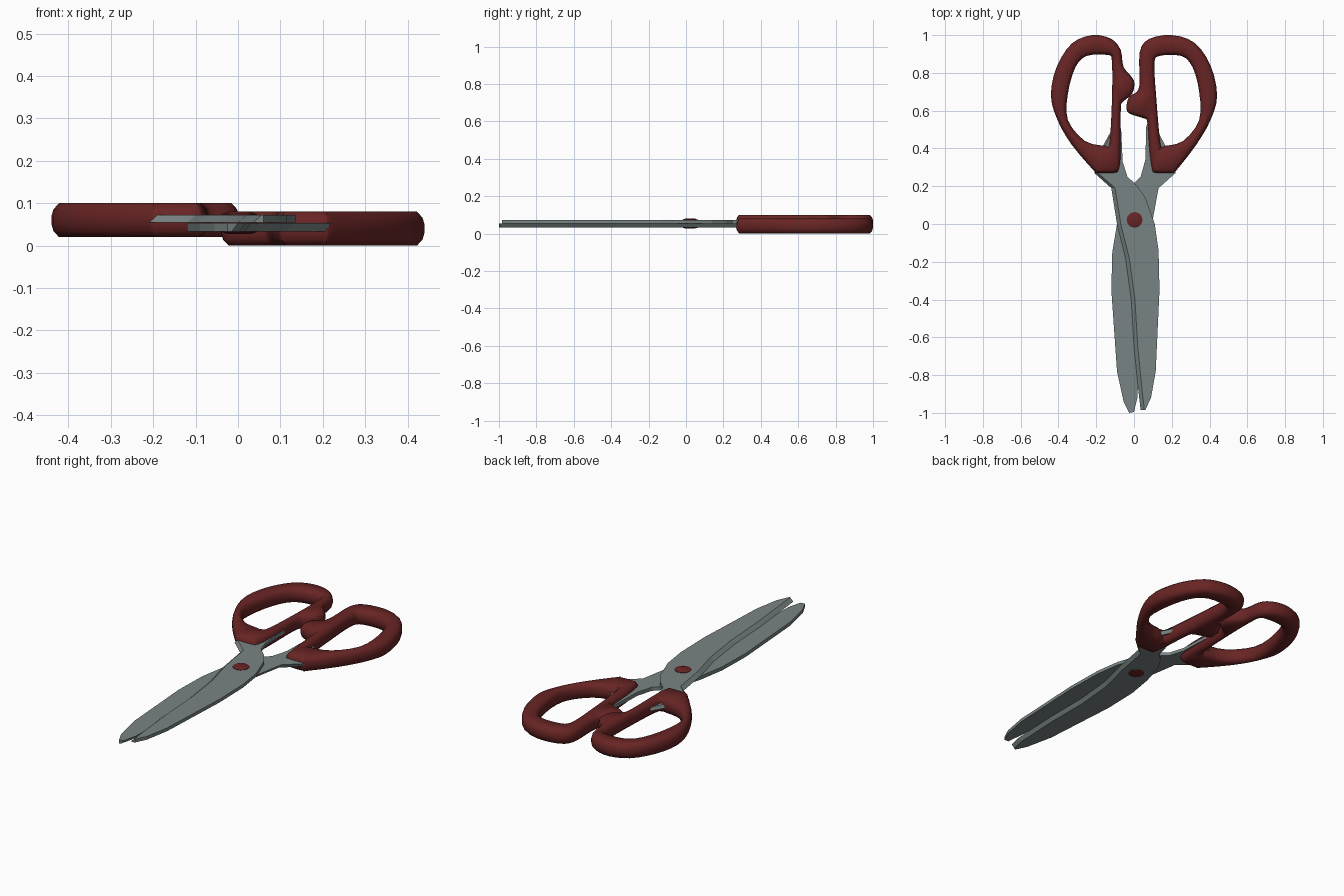
import bpy, bmesh, math
from mathutils import Vector

if "Cube" in bpy.data.objects:
    bpy.data.objects.remove(bpy.data.objects["Cube"])


def material(name, rgb):
    m = bpy.data.materials.new(name)
    m.diffuse_color = (*rgb, 1)
    m.use_nodes = True
    m.node_tree.nodes["Principled BSDF"].inputs["Base Color"].default_value = m.diffuse_color
    return m


RED = material("dark red plastic", (0.14, 0.018, 0.018))
STEEL = material("grey steel", (0.19, 0.23, 0.23))


def finish(bm, name, mat, smooth=None):
    bmesh.ops.recalc_face_normals(bm, faces=bm.faces[:])
    me = bpy.data.meshes.new(name)
    bm.to_mesh(me)
    bm.free()
    me.materials.append(mat)
    ob = bpy.data.objects.new(name, me)
    bpy.context.collection.objects.link(ob)
    if smooth:
        bpy.ops.object.select_all(action='DESELECT')
        ob.select_set(True)
        bpy.context.view_layer.objects.active = ob
        bpy.ops.object.shade_smooth_by_angle(angle=math.radians(smooth))
    return ob


def smooth_loop(pts, steps=3):
    """Closed Catmull-Rom curve through the points."""
    p = [Vector(q) for q in pts]
    n, out = len(p), []
    for i in range(n):
        a, b, c, d = (p[(i + k) % n] for k in (-1, 0, 1, 2))
        for s in range(steps):
            t = s / steps
            out.append(0.5 * (2 * b + (c - a) * t + (2 * a - 5 * b + 4 * c - d) * t * t
                              + (3 * b - a - 3 * c + d) * t ** 3))
    return out


def inset(loop, d):
    """Move a closed loop inward by d (outward if negative)."""
    n = len(loop)
    area = sum(loop[i - 1].cross(loop[i]) for i in range(n))
    s = d if area > 0 else -d
    out = []
    for i in range(n):
        t = (loop[(i + 1) % n] - loop[i - 1]).normalized()
        out.append(loop[i] + Vector((-t.y, t.x)) * s)
    return out


def handle(name, outer, hole, zc):
    section = [(0.018, -0.04), (0.005, -0.026), (0, -0.009),
               (0, 0.009), (0.005, 0.026), (0.018, 0.04)]
    bm = bmesh.new()
    caps = {0: [], len(section) - 1: []}
    for pts, sign in ((outer, 1), (hole, -1)):
        loop = smooth_loop(pts)
        n = len(loop)
        rings = [[bm.verts.new((q.x, q.y, zc + z)) for q in inset(loop, sign * d)]
                 for d, z in section]
        for r0, r1 in zip(rings, rings[1:]):
            for i in range(n):
                bm.faces.new((r0[i - 1], r0[i], r1[i], r1[i - 1]))
        for k in caps:
            caps[k] += [bm.edges.get((rings[k][i - 1], rings[k][i])) for i in range(n)]
    for k, edges in caps.items():
        bmesh.ops.triangle_fill(bm, use_beauty=True, edges=edges,
                                normal=(0, 0, 1 if k else -1))
    return finish(bm, name, RED, 50)


def blade(name, spine, edge, z_flat, z_back, shift):
    """Flat inner face, outer face ground back along the cutting edge."""
    pts = spine + edge
    bm = bmesh.new()
    low = [bm.verts.new((x, y, z_flat)) for x, y in pts]
    top = [bm.verts.new((x + (shift if i >= len(spine) else 0), y, z_back))
           for i, (x, y) in enumerate(pts)]
    bm.faces.new(low)
    bm.faces.new(top)
    for i in range(len(pts)):
        bm.faces.new((low[i - 1], low[i], top[i], top[i - 1]))
    bmesh.ops.triangulate(bm, faces=[f for f in bm.faces if len(f.verts) > 4])
    return finish(bm, name, STEEL)


# handles with finger holes and interlocking stop nubs
handle("left_handle",
       [(-0.22, 1.0), (-0.33, 0.955), (-0.41, 0.83), (-0.44, 0.68), (-0.405, 0.55),
        (-0.33, 0.42), (-0.215, 0.285), (-0.19, 0.27), (-0.105, 0.27), (-0.08, 0.29),
        (-0.07, 0.38), (-0.07, 0.61), (-0.055, 0.65), (-0.01, 0.69), (0.0, 0.76),
        (-0.055, 0.83), (-0.07, 0.92), (-0.12, 0.98)],
       [(-0.25, 0.89), (-0.14, 0.895), (-0.117, 0.86), (-0.117, 0.65), (-0.13, 0.43),
        (-0.155, 0.415), (-0.26, 0.44), (-0.35, 0.55), (-0.35, 0.69), (-0.31, 0.83)], 0.06)
handle("right_handle",
       [(0.2, 1.0), (0.32, 0.96), (0.405, 0.84), (0.44, 0.68), (0.405, 0.55),
        (0.33, 0.42), (0.225, 0.285), (0.2, 0.27), (0.115, 0.27), (0.095, 0.29),
        (0.08, 0.4), (0.07, 0.54), (0.05, 0.56), (-0.025, 0.585), (-0.04, 0.62),
        (-0.025, 0.675), (0.015, 0.7), (0.03, 0.75), (0.03, 0.91), (0.08, 0.98)],
       [(0.25, 0.89), (0.135, 0.89), (0.108, 0.85), (0.117, 0.68), (0.14, 0.43),
        (0.165, 0.415), (0.26, 0.44), (0.345, 0.55), (0.345, 0.7), (0.31, 0.83)], 0.04)

# crossing blades with their tangs
blade("upper_blade",
      [(-0.09, 0.55), (-0.068, 0.5), (-0.06, 0.33), (-0.035, 0.25), (0.01, 0.21),
       (0.06, 0.14), (0.11, 0.0), (0.13, -0.14), (0.135, -0.35), (0.115, -0.78),
       (0.09, -0.92), (0.06, -0.985)],
      [(0.035, -0.985), (0.025, -0.9), (0.0, -0.65), (-0.015, -0.4), (-0.045, -0.18),
       (-0.09, 0.0), (-0.12, 0.19), (-0.21, 0.27), (-0.21, 0.33)], 0.054, 0.072, 0.02)
blade("lower_blade",
      [(0.09, 0.56), (0.065, 0.52), (0.06, 0.34), (0.035, 0.25), (-0.005, 0.21),
       (-0.05, 0.14), (-0.09, 0.0), (-0.115, -0.15), (-0.12, -0.35), (-0.09, -0.78),
       (-0.055, -0.94), (-0.025, -1.0)],
      [(0.0, -0.995), (0.018, -0.92), (0.03, -0.65), (0.03, -0.4), (0.05, -0.18),
       (0.095, 0.0), (0.13, 0.19), (0.22, 0.27), (0.21, 0.33)], 0.053, 0.033, -0.015)

# pivot rivet with low domed heads
bm = bmesh.new()
rings = [[bm.verts.new((0.003 + r * math.cos(a * math.pi / 6),
                        0.022 + r * math.sin(a * math.pi / 6), z)) for a in range(12)]
         for r, z in ((0.025, 0.027), (0.042, 0.032), (0.042, 0.074), (0.025, 0.08))]
for r0, r1 in zip(rings, rings[1:]):
    for i in range(12):
        bm.faces.new((r0[i - 1], r0[i], r1[i], r1[i - 1]))
bm.faces.new(rings[0])
bm.faces.new(rings[-1])
finish(bm, "pivot_rivet", RED, 40)
